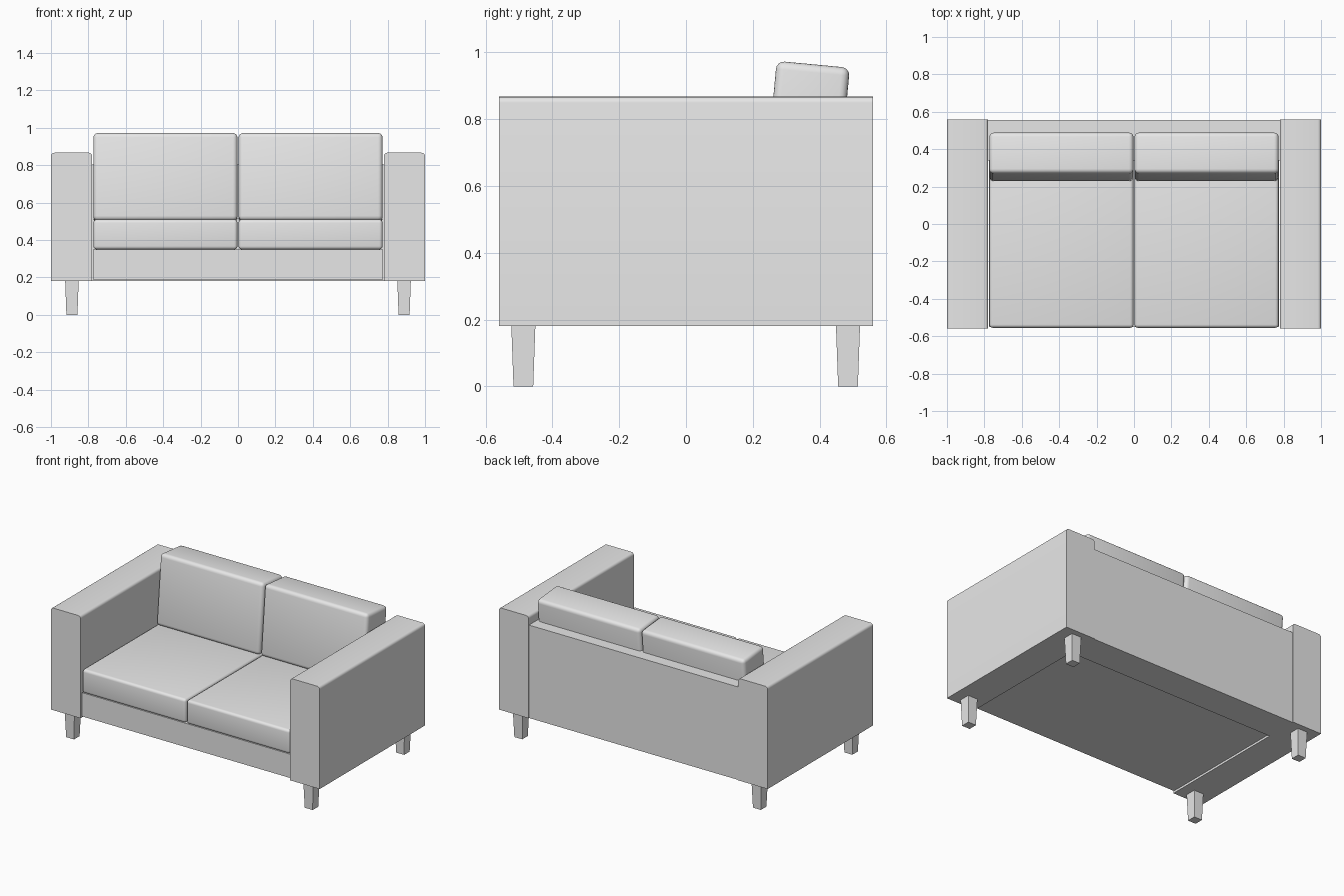
import bpy, bmesh, math
from mathutils import Matrix

cube = bpy.data.objects.get("Cube")
if cube:
    bpy.data.objects.remove(cube, do_unlink=True)

# One plain upholstery colour
grey = bpy.data.materials.new("light grey")
grey.use_nodes = True
colour = (0.8, 0.8, 0.8, 1)
grey.diffuse_color = colour
grey.node_tree.nodes["Principled BSDF"].inputs["Base Color"].default_value = colour


def box(name, low, high, radius=0, pick=None, tilt=0, foot=1):
    """Box between two corners; pick chooses rounded edges, foot narrows the bottom."""
    size = [h - l for l, h in zip(low, high)]
    centre = [(h + l) / 2 for l, h in zip(low, high)]
    bm = bmesh.new()
    bmesh.ops.create_cube(bm, size=1, matrix=Matrix.Diagonal((*size, 1)))
    for v in bm.verts:
        if v.co.z < 0:
            v.co.x *= foot
            v.co.y *= foot
    if radius:
        edges = [e for e in bm.edges if pick is None or pick(e)]
        bmesh.ops.bevel(bm, geom=edges, offset=radius, segments=4,
                        profile=0.5, affect='EDGES')
    mesh = bpy.data.meshes.new(name)
    bm.to_mesh(mesh)
    bm.free()
    mesh.materials.append(grey)
    ob = bpy.data.objects.new(name, mesh)
    ob.location = centre
    ob.rotation_euler.x = tilt
    bpy.context.collection.objects.link(ob)
    if radius:
        bpy.ops.object.select_all(action='DESELECT')
        ob.select_set(True)
        bpy.context.view_layer.objects.active = ob
        bpy.ops.object.shade_smooth_by_angle(angle=math.radians(35))
    return ob


def top_long_edge(e):
    a, b = (v.co for v in e.verts)
    return a.z > 0 and b.z > 0 and abs(a.y - b.y) > 0.5


def mirrored(side, near, far):
    return sorted((side * near, side * far))


# Frame: seat base and back panel between the arms
box("seat_base", (-0.775, -0.55, 0.19), (0.775, 0.34, 0.35))
box("back_panel", (-0.78, 0.34, 0.18), (0.78, 0.555, 0.805))

for side, label in ((1, "left"), (-1, "right")):
    # Arm with softened top edges
    x0, x1 = mirrored(side, 0.78, 1.0)
    box(label + "_arm", (x0, -0.56, 0.18), (x1, 0.56, 0.867), 0.018, top_long_edge)

    # Loose cushions, the back one leaning rearward
    x0, x1 = mirrored(side, 0.003, 0.773)
    box(label + "_seat_cushion", (x0, -0.555, 0.35), (x1, 0.34, 0.51), 0.018)
    box(label + "_back_cushion", (x0, 0.249, 0.495), (x1, 0.469, 0.965), 0.024,
        tilt=math.radians(-5.4))

    # Tapered square legs under the arm
    x0, x1 = mirrored(side, 0.852, 0.924)
    for y, place in ((-0.487, "front"), (0.485, "back")):
        box(f"{label}_{place}_leg", (x0, y - 0.036, 0), (x1, y + 0.036, 0.182), foot=0.82)
